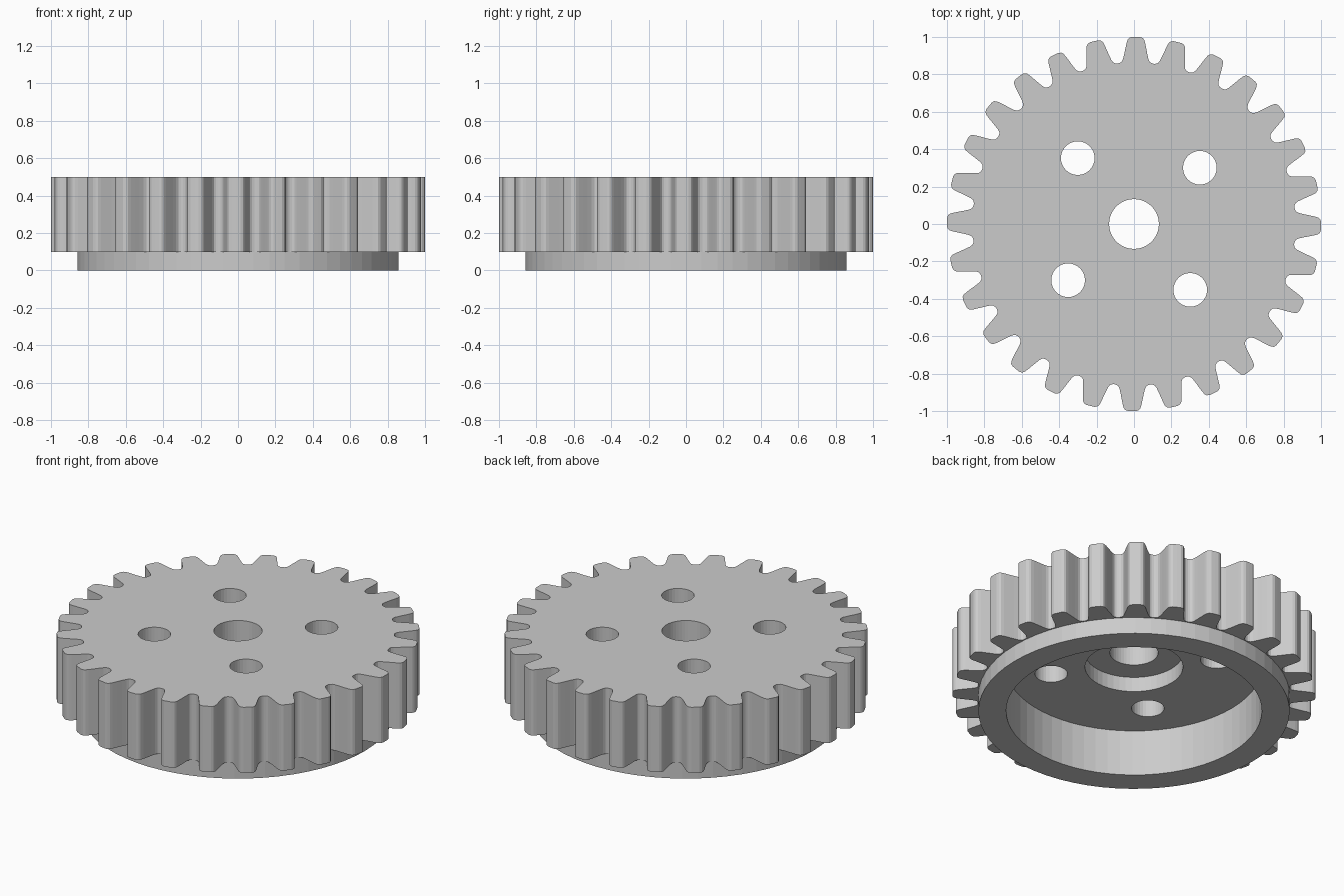
import bpy, bmesh
from math import cos, sin, radians

if "Cube" in bpy.data.objects:
    bpy.data.objects.remove(bpy.data.objects["Cube"])

TEETH = 28
PHASE = -0.6          # degrees
PITCH = 360 / TEETH


def prism(name, outline, z0, z1):
    """Solid made by extruding a closed xy outline from z0 to z1."""
    bm = bmesh.new()
    face = bm.faces.new([bm.verts.new((x, y, z0)) for x, y in outline])
    top = bmesh.ops.extrude_face_region(bm, geom=[face])["geom"]
    verts = [v for v in top if isinstance(v, bmesh.types.BMVert)]
    bmesh.ops.translate(bm, verts=verts, vec=(0, 0, z1 - z0))
    bmesh.ops.recalc_face_normals(bm, faces=bm.faces)
    mesh = bpy.data.meshes.new(name)
    bm.to_mesh(mesh)
    bm.free()
    obj = bpy.data.objects.new(name, mesh)
    bpy.context.collection.objects.link(obj)
    return obj


def disc(name, r, z0, z1, centre=(0, 0), sides=64):
    angles = [radians(360 * i / sides) for i in range(sides)]
    return prism(name, [(centre[0] + r * cos(a), centre[1] + r * sin(a)) for a in angles], z0, z1)


def combine(target, tool, operation):
    """Apply a boolean and remove the tool object."""
    mod = target.modifiers.new("bool", "BOOLEAN")
    mod.operation = operation
    mod.solver = "EXACT"
    mod.object = tool
    bpy.context.view_layer.objects.active = target
    bpy.ops.object.modifier_apply(modifier=mod.name)
    bpy.data.objects.remove(tool)


# Toothed wheel: half tooth as (radius, degrees from the tooth axis), mirrored
half = [(0.865, 5.6), (0.871, 4.9), (0.885, 4.4), (0.91, 3.9), (0.94, 3.4),
        (0.968, 2.95), (0.985, 2.6), (0.995, 2.1), (1.0, 1.3)]
tooth = [(r, -a) for r, a in half] + [(1.0, 0)] + [(r, a) for r, a in reversed(half)]
tooth.append((0.863, PITCH / 2))
outline = []
for i in range(TEETH):
    for r, a in tooth:
        t = radians(PHASE + i * PITCH + a)
        outline.append((r * cos(t), r * sin(t)))
gear = prism("gear_wheel", outline, 0.1, 0.5)

# Plain rim below the teeth
combine(gear, disc("rim", 0.858, 0.0, 0.3), "UNION")

# Hollow underside, stepped hub recess and centre bore
combine(gear, disc("hollow_cutter", 0.705, -0.1, 0.28), "DIFFERENCE")
combine(gear, disc("recess_cutter", 0.27, 0.1, 0.37, sides=48), "DIFFERENCE")
combine(gear, disc("bore_cutter", 0.133, 0.1, 0.6, sides=48), "DIFFERENCE")

# Four bolt holes
for i in range(4):
    t = radians(40.5 + 90 * i)
    hole = disc("hole_cutter", 0.09, 0.1, 0.6, (0.463 * cos(t), 0.463 * sin(t)), 32)
    combine(gear, hole, "DIFFERENCE")
